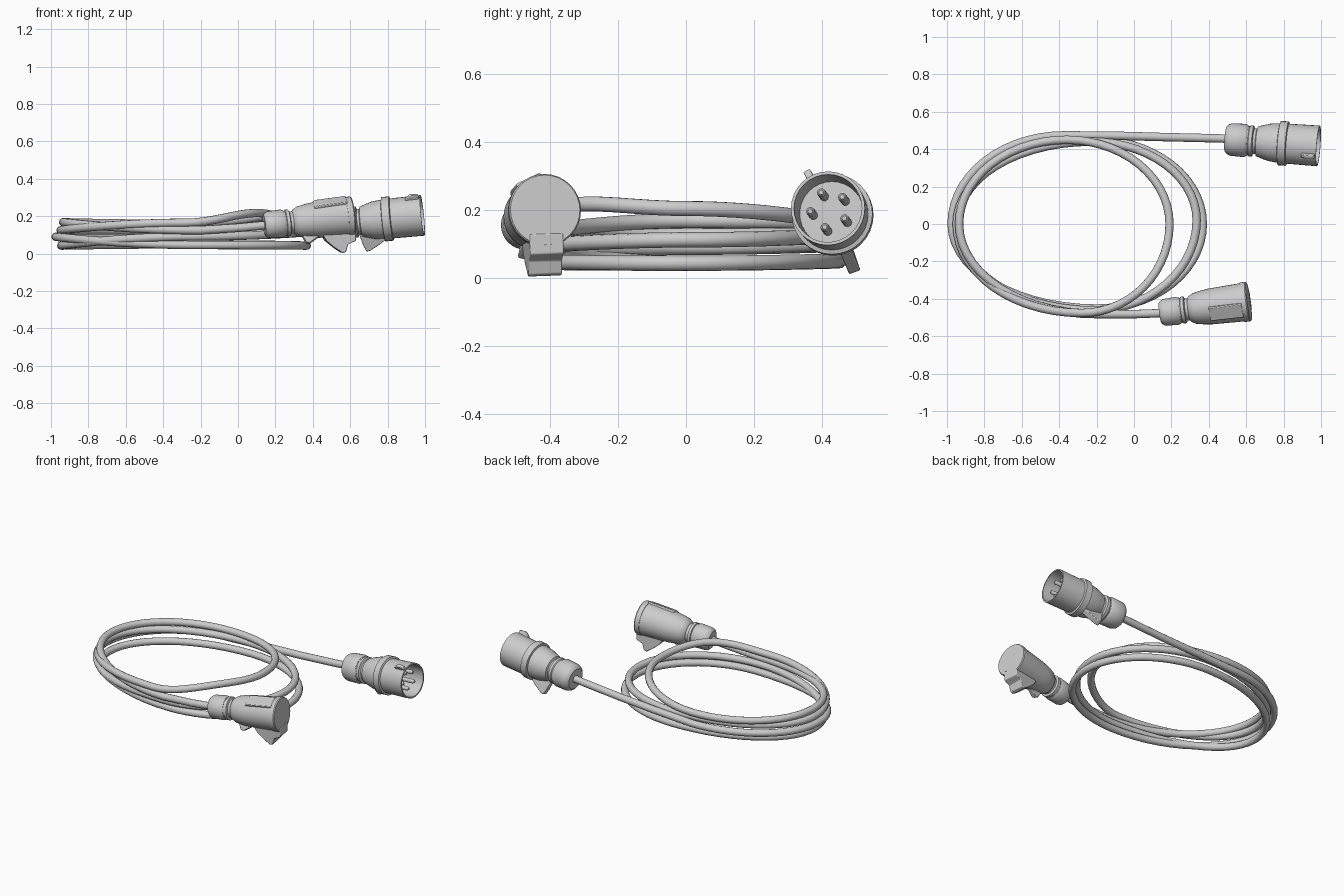
import bpy, bmesh
from math import sin, cos, pi, radians
from mathutils import Vector, Matrix

if "Cube" in bpy.data.objects:
    bpy.data.objects.remove(bpy.data.objects["Cube"])


def frame(start, end):
    """Local frame: Z along the connector axis, Y upwards, X towards the back."""
    s = Vector(start)
    z = (Vector(end) - s).normalized()
    y = (Vector((0, 0, 1)) - z * z.z).normalized()
    x = y.cross(z)
    return Matrix.Translation(s) @ Matrix((x, y, z)).transposed().to_4x4()


def finish(name, bm, mat, angle=35):
    bmesh.ops.remove_doubles(bm, verts=bm.verts, dist=1e-5)
    bmesh.ops.recalc_face_normals(bm, faces=bm.faces)
    me = bpy.data.meshes.new(name)
    bm.to_mesh(me)
    bm.free()
    ob = bpy.data.objects.new(name, me)
    ob.matrix_world = mat
    bpy.context.collection.objects.link(ob)
    bpy.ops.object.select_all(action='DESELECT')
    bpy.context.view_layer.objects.active = ob
    ob.select_set(True)
    bpy.ops.object.shade_smooth_by_angle(angle=radians(angle))
    return ob


def revolve(name, profile, mat, sides=32, offset=(0, 0)):
    """Lathe a list of (distance along axis, radius)."""
    bm = bmesh.new()
    vs = [bm.verts.new((r, 0, s)) for s, r in profile]
    es = [bm.edges.new(p) for p in zip(vs, vs[1:])]
    bmesh.ops.spin(bm, geom=vs + es, cent=(0, 0, 0), axis=(0, 0, 1),
                   angle=2 * pi, steps=sides)
    bmesh.ops.translate(bm, verts=bm.verts, vec=(*offset, 0))
    return finish(name, bm, mat)


def fin(name, outline, width, angle, mat):
    """Extrude a (radius, distance along axis) outline sideways at an angle."""
    bm = bmesh.new()
    f = bm.faces.new([bm.verts.new((r, -width / 2, s)) for r, s in outline])
    ext = bmesh.ops.extrude_face_region(bm, geom=[f])['geom']
    moved = [v for v in ext if isinstance(v, bmesh.types.BMVert)]
    bmesh.ops.translate(bm, verts=moved, vec=(0, width, 0))
    ob = finish(name, bm, mat @ Matrix.Rotation(radians(angle), 4, 'Z'))
    bev = ob.modifiers.new("soft_edges", 'BEVEL')
    bev.width = 0.004
    bev.segments = 2
    return ob


# Coiled cable: extremes of each turn, in the order top, left, bottom, right
extremes = [
    (-0.37, 0.474, 0.10), (-0.975, 0.0, 0.09), (-0.20, -0.452, 0.046), (0.368, 0.0, 0.043),
    (-0.21, 0.45, 0.05), (-0.945, 0.0, 0.043), (-0.22, -0.462, 0.092), (0.335, 0.02, 0.112),
    (-0.23, 0.44, 0.125), (-0.948, 0.0, 0.125), (-0.28, -0.476, 0.165), (0.19, 0.0, 0.204),
    (-0.36, 0.45, 0.16), (-0.935, 0.0, 0.168), (-0.20, -0.482, 0.125)]
path = [(0.51, 0.456, 0.157), (0.40, 0.459, 0.147), (0.15, 0.465, 0.128), (-0.1, 0.472, 0.114)]
STEPS = 14
for i, (a, b) in enumerate(zip(extremes, extremes[1:])):
    rise = 0.03 if i == 10 else 0      # the uppermost turn arches over the socket cable
    for k in range(STEPS):
        t = k / STEPS
        u, v = sin(t * pi / 2), 1 - cos(t * pi / 2)
        if i % 2:
            u, v = v, u
        w = t * t * (3 - 2 * t)
        path.append((a[0] + (b[0] - a[0]) * u, a[1] + (b[1] - a[1]) * v,
                     a[2] + (b[2] - a[2]) * w + rise * sin(pi * t) ** 2))
path += [extremes[-1], (0.0, -0.482, 0.138), (0.16, -0.476, 0.153)]

cu = bpy.data.curves.new("coiled_cable", 'CURVE')
cu.dimensions = '3D'
cu.bevel_depth = 0.0225
cu.bevel_resolution = 4
cu.use_fill_caps = True
sp = cu.splines.new('POLY')
sp.points.add(len(path) - 1)
for p, co in zip(sp.points, path):
    p.co = (*co, 1)
sp.use_smooth = True
cable = bpy.data.objects.new("coiled_cable", cu)
bpy.context.collection.objects.link(cable)
bpy.context.view_layer.objects.active = cable
cable.select_set(True)
bpy.ops.object.convert(target='MESH')

# Plug: gland nut, grooved neck, flared body, collar and hollow sleeve
plug = frame((0.49, 0.454, 0.155), (0.99, 0.417, 0.205))
revolve("plug_gland", [(0, 0), (0, 0.065), (0.012, 0.08), (0.03, 0.087), (0.105, 0.089),
                       (0.12, 0.08), (0.12, 0)], plug)
revolve("plug_body", [
    (0.11, 0), (0.11, 0.078), (0.125, 0.078), (0.13, 0.083), (0.147, 0.083), (0.152, 0.068),
    (0.165, 0.068), (0.17, 0.08), (0.20, 0.09), (0.235, 0.1), (0.287, 0.106), (0.29, 0.119),
    (0.332, 0.119), (0.336, 0.107), (0.50, 0.109), (0.50, 0.1), (0.35, 0.094), (0.35, 0)], plug)

# Five contact pins
for i in range(5):
    a = radians(42 + 72 * i)
    revolve(f"plug_pin_{i + 1}", [(0.345, 0), (0.345, 0.013), (0.465, 0.013), (0.475, 0.007),
                                  (0.475, 0)], plug, 10, (0.054 * cos(a), 0.054 * sin(a)))

# Key ridge on the sleeve and clip under the neck
fin("plug_key_ridge", [(0.1, 0.42), (0.114, 0.42), (0.134, 0.45), (0.13, 0.49), (0.1, 0.495)],
    0.022, 120, plug)
fin("plug_clip", [(0.06, 0.15), (0.13, 0.165), (0.168, 0.18), (0.165, 0.2), (0.135, 0.255),
                  (0.115, 0.285), (0.08, 0.285)], 0.035, -70, plug)

# Socket connector: gland nut, neck and widening body
sock = frame((0.14, -0.476, 0.152), (0.615, -0.414, 0.2))
revolve("socket_gland", [(0, 0), (0, 0.055), (0.01, 0.066), (0.025, 0.072), (0.095, 0.075),
                         (0.11, 0.068), (0.11, 0)], sock)
revolve("socket_body", [
    (0.10, 0), (0.10, 0.066), (0.115, 0.066), (0.118, 0.072), (0.135, 0.072), (0.14, 0.059),
    (0.155, 0.059), (0.16, 0.068), (0.185, 0.082), (0.225, 0.09), (0.27, 0.096),
    (0.45, 0.103), (0.45, 0)], sock)

# Hinged lid, raised side panel and lid latch
revolve("socket_lid", [(0.445, 0), (0.445, 0.106), (0.474, 0.107), (0.48, 0.103), (0.48, 0)], sock)
fin("socket_panel", [(0.06, 0.27), (0.094, 0.27), (0.101, 0.29), (0.107, 0.45), (0.06, 0.45)],
    0.08, 115, sock)
fin("socket_latch", [(0.07, 0.30), (0.115, 0.32), (0.155, 0.36), (0.188, 0.40), (0.184, 0.42),
                     (0.145, 0.435), (0.13, 0.478), (0.07, 0.482)], 0.1, -88, sock)
fin("socket_clip", [(0.06, 0.19), (0.12, 0.21), (0.125, 0.23), (0.09, 0.29), (0.06, 0.29)],
    0.035, -105, sock)
